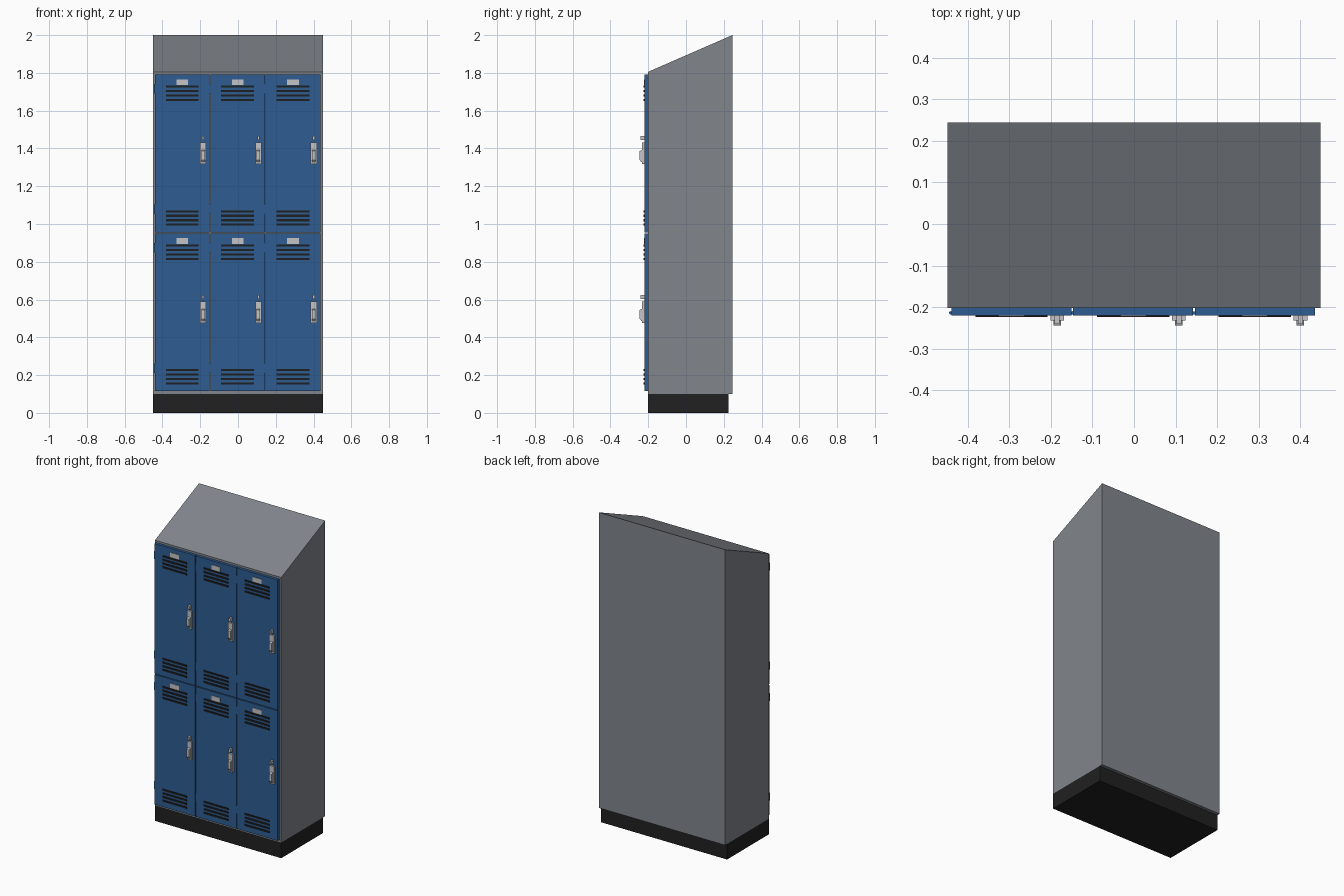
import bpy, bmesh

cube = bpy.data.objects.get("Cube")
if cube:
    bpy.data.objects.remove(cube, do_unlink=True)


def material(name, r, g, b):
    m = bpy.data.materials.new(name)
    m.use_nodes = True
    m.diffuse_color = (r, g, b, 1)
    m.node_tree.nodes["Principled BSDF"].inputs["Base Color"].default_value = (r, g, b, 1)
    return m


grey = material("cabinet grey", 0.22, 0.235, 0.26)
blue = material("door blue", 0.026, 0.107, 0.283)
black = material("plinth black", 0.014, 0.015, 0.014)
dark = material("vent dark", 0.012, 0.013, 0.015)
silver = material("handle silver", 0.56, 0.56, 0.58)


def finish(name, bm, mat):
    bmesh.ops.recalc_face_normals(bm, faces=bm.faces)
    mesh = bpy.data.meshes.new(name)
    bm.to_mesh(mesh)
    bm.free()
    mesh.materials.append(mat)
    obj = bpy.data.objects.new(name, mesh)
    bpy.context.collection.objects.link(obj)
    return obj


def add_box(bm, x0, x1, y0, y1, z0, z1):
    verts = bmesh.ops.create_cube(bm, size=1)["verts"]
    for v in verts:
        v.co.x = x1 if v.co.x > 0 else x0
        v.co.y = y1 if v.co.y > 0 else y0
        v.co.z = z1 if v.co.z > 0 else z0


def box(name, mat, *bounds):
    bm = bmesh.new()
    add_box(bm, *bounds)
    return finish(name, bm, mat)


def extrude_x(name, mat, profile, x0, x1):
    # Side profile of (y, z) points swept along x
    bm = bmesh.new()
    face = bm.faces.new([bm.verts.new((x0, y, z)) for y, z in profile])
    moved = bmesh.ops.extrude_face_region(bm, geom=[face])["geom"]
    verts = [v for v in moved if isinstance(v, bmesh.types.BMVert)]
    bmesh.ops.translate(bm, verts=verts, vec=(x1 - x0, 0, 0))
    return finish(name, bm, mat)


HALF = 0.449
FRONT = -0.202
DOOR = -0.22

# Plinth and slope-topped cabinet
box("plinth", black, -HALF, HALF, FRONT, 0.224, 0, 0.1)
extrude_x("cabinet", grey,
          [(FRONT, 0.1), (0.245, 0.1), (0.245, 2.0), (FRONT, 1.805)], -HALF, HALF)


def locker(cx, z, tag):
    # Door panel
    box("door_" + tag, blue, cx - 0.1445, cx + 0.1445, DOOR, FRONT, z, z + 0.836)

    # Two groups of four vent slots
    bm = bmesh.new()
    for top in (0.773, 0.113):
        for i in range(4):
            mid = z + top - i * 0.0235 - 0.002 + 0.0
            add_box(bm, cx - 0.087, cx + 0.087, DOOR - 0.004, DOOR, mid - 0.0055, mid + 0.0055)
    finish("vent_slots_" + tag, bm, dark)

    # Name plate
    box("name_plate_" + tag, silver, cx - 0.031, cx + 0.031,
        DOOR - 0.003, DOOR, z + 0.779, z + 0.81)

    # Handle: backing plate with a raised pull
    hx = cx + 0.11
    box("handle_plate_" + tag, silver, hx - 0.0165, hx + 0.0165,
        DOOR - 0.012, DOOR, z + 0.361, z + 0.476)
    profile = [(DOOR - 0.01, z + 0.371), (DOOR - 0.016, z + 0.371), (DOOR - 0.025, z + 0.383),
               (DOOR - 0.025, z + 0.43), (DOOR - 0.01, z + 0.437)]
    extrude_x("handle_pull_" + tag, silver, profile, hx - 0.009, hx + 0.009)

    # Lock button
    box("lock_" + tag, silver, hx - 0.006, hx + 0.006,
        DOOR - 0.021, DOOR, z + 0.489, z + 0.51)

    # Hinge knuckles on the door's outer edge
    for part, hz in (("upper", 0.76), ("lower", 0.121)):
        bpy.ops.mesh.primitive_cylinder_add(
            vertices=12, radius=0.004, depth=0.05,
            location=(cx - 0.1465, DOOR + 0.006, z + hz))
        hinge = bpy.context.object
        hinge.name = part + "_hinge_" + tag
        hinge.data.materials.append(blue)
        bpy.ops.object.shade_smooth_by_angle()


# Three columns and two rows of lockers
for row, z in (("bottom", 0.115), ("top", 0.956)):
    for col, x in (("right", -0.295), ("middle", -0.002), ("left", 0.291)):
        locker(x, z, row + "_" + col)
